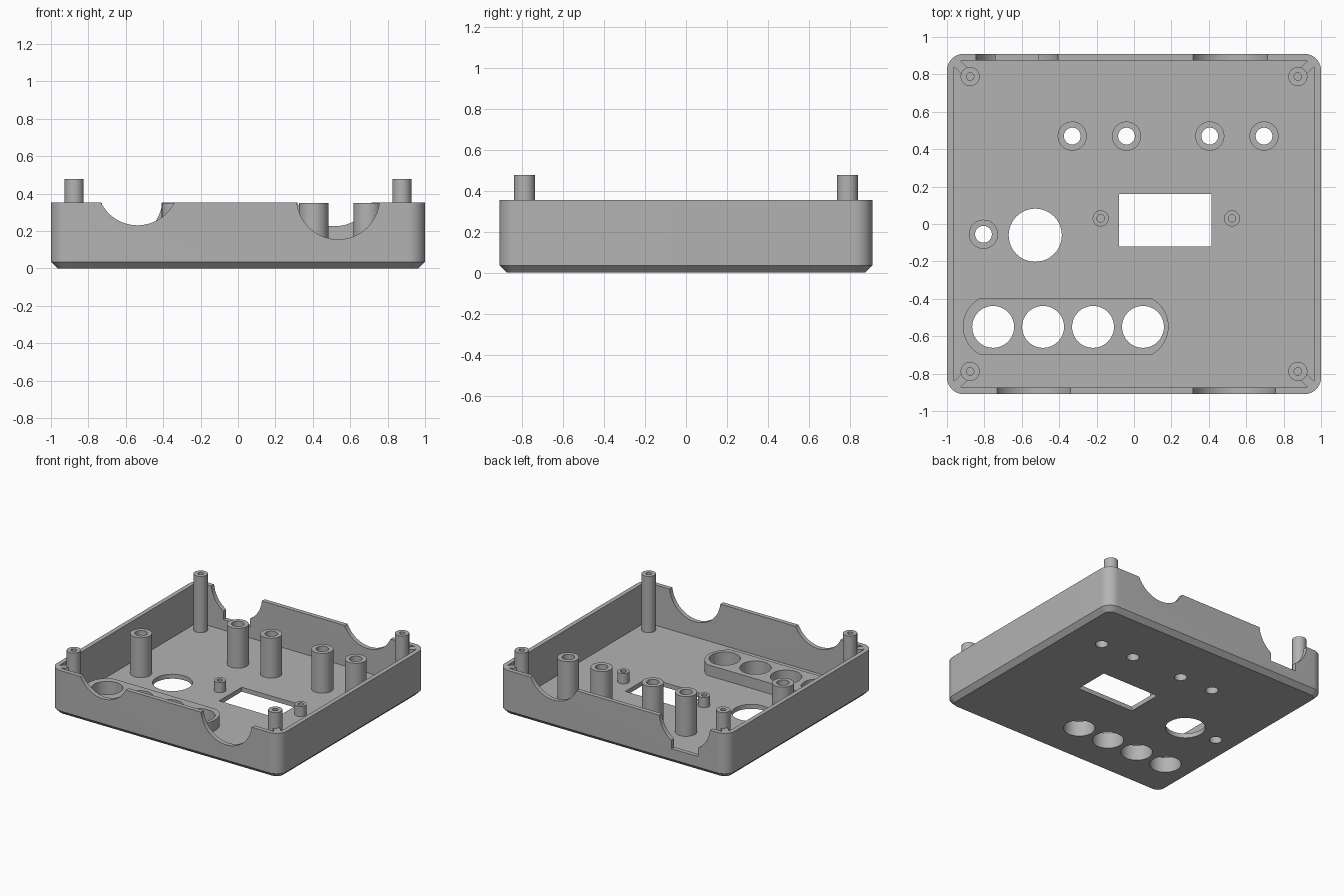
import bpy, bmesh
from math import sin, cos, pi, atan2, asin

if "Cube" in bpy.data.objects:
    bpy.data.objects.remove(bpy.data.objects["Cube"])

grey = bpy.data.materials.new("plain grey")
grey.diffuse_color = (0.45, 0.45, 0.45, 1)
grey.use_nodes = True
grey.node_tree.nodes["Principled BSDF"].inputs["Base Color"].default_value = grey.diffuse_color

FLOOR, RIM, WALL, CHAMFER = 0.035, 0.353, 0.035, 0.035
HALF_X, HALF_Y = 1.0, 0.91


def circle(x, y, r, n=64):
    return [(x + r * cos(2 * pi * i / n), y + r * sin(2 * pi * i / n)) for i in range(n)]


def rectangle(x0, x1, y0, y1):
    return [(x0, y0), (x1, y0), (x1, y1), (x0, y1)]


def rounded_rectangle(hx, hy, r, n=10):
    pts = []
    for k, (sx, sy) in enumerate([(1, 1), (-1, 1), (-1, -1), (1, -1)]):
        for i in range(n + 1):
            a = pi / 2 * (k + i / n)
            pts.append((sx * (hx - r) + r * cos(a), sy * (hy - r) + r * sin(a)))
    return pts


def add_loft(bm, rings, closed=False):
    """Skin equal-length rings of 3D points; cap the ends unless closed."""
    loops = [[bm.verts.new(p) for p in ring] for ring in rings]
    n = len(loops[0])
    pairs = list(zip(loops, loops[1:])) + ([(loops[-1], loops[0])] if closed else [])
    for a, b in pairs:
        for i in range(n):
            j = (i + 1) % n
            bm.faces.new((a[i], a[j], b[j], b[i]))
    if not closed:
        bm.faces.new(loops[0][::-1])
        bm.faces.new(loops[-1])


def at_z(pts, z):
    return [(x, y, z) for x, y in pts]


def at_y(pts, y):
    return [(x, y, z) for x, z in pts]


def make(name, lofts):
    """Create one object from a list of (rings, closed) lofts."""
    bm = bmesh.new()
    for rings, closed in lofts:
        add_loft(bm, rings, closed)
    bmesh.ops.recalc_face_normals(bm, faces=bm.faces[:])
    mesh = bpy.data.meshes.new(name)
    bm.to_mesh(mesh)
    bm.free()
    obj = bpy.data.objects.new(name, mesh)
    bpy.context.collection.objects.link(obj)
    mesh.materials.append(grey)
    return obj


def prism(pts, z0, z1):
    return ([at_z(pts, z0), at_z(pts, z1)], False)


def cut(obj, lofts):
    for loft in lofts:
        cutter = make("cutter", [loft])
        cutter.hide_render = True
        mod = obj.modifiers.new("cut", 'BOOLEAN')
        mod.operation, mod.solver, mod.object = 'DIFFERENCE', 'EXACT', cutter
        bpy.context.view_layer.objects.active = obj
        bpy.ops.object.modifier_apply(modifier=mod.name)
        bpy.data.objects.remove(cutter)


def smooth(obj):
    bpy.ops.object.select_all(action='DESELECT')
    obj.select_set(True)
    bpy.context.view_layer.objects.active = obj
    bpy.ops.object.shade_smooth_by_angle(angle=pi / 6)


def tube(name, x, y, r, hole, top, hole_bottom=None):
    """Post with a through hole, or a blind hole down to hole_bottom."""
    rings = [at_z(circle(x, y, r, 48), FLOOR), at_z(circle(x, y, r, 48), top),
             at_z(circle(x, y, hole, 48), top),
             at_z(circle(x, y, hole, 48), FLOOR if hole_bottom is None else hole_bottom)]
    smooth(make(name, [(rings, hole_bottom is None)]))


# Positions of openings and bosses
tall_bosses = [(-0.33, 0.47), (-0.04, 0.47), (0.405, 0.47), (0.695, 0.47), (-0.805, -0.055)]
button_holes = [prism(circle(x, -0.55, 0.112), -0.1, 0.3) for x in (-0.753, -0.486, -0.219, 0.048)]

# Open tray with chamfered underside
inner = rounded_rectangle(HALF_X - WALL, HALF_Y - WALL, 0.055)
outer = rounded_rectangle(HALF_X, HALF_Y, 0.09)
base = rounded_rectangle(HALF_X - CHAMFER, HALF_Y - CHAMFER, 0.055)
tray = make("tray", [([at_z(base, 0), at_z(outer, CHAMFER), at_z(outer, RIM),
                       at_z(inner, RIM), at_z(inner, FLOOR)], False)])

# Floor openings: buttons, round dial, display, boss holes
cut(tray, button_holes)
cut(tray, [prism(circle(-0.528, -0.06, 0.142), -0.1, 0.2),
           prism(rectangle(-0.08, 0.415, -0.12, 0.16), -0.1, 0.2)])
cut(tray, [prism(circle(x, y, 0.045, 48), -0.1, 0.2) for x, y in tall_bosses])

# Rounded rim notches: x, z, radius, side
for x, z, r, side in [(-0.537, 0.448, 0.218, -1), (0.535, 0.377, 0.222, -1),
                      (0.515, 0.444, 0.219, 1), (-0.625, 0.373, 0.221, 1)]:
    pts = circle(x, z, r, 96)
    cut(tray, [([at_y(pts, side * 0.86), at_y(pts, side * 1.0)], False)])
# Square slot under the rear notch
slot = rectangle(-0.74, -0.51, 0.118, 0.5)
cut(tray, [([at_y(slot, 0.86), at_y(slot, 1.0)], False)])
smooth(tray)

# Raised button pad with arc ends
cx, cy, hx, hy, r = -0.365, -0.548, 0.55, 0.152, 0.17
sweep = asin(hy / r)
pad = []
for side in (0, 1):
    for i in range(25):
        a = side * pi - sweep + 2 * sweep * i / 24
        pad.append((cx + (hx - r) * (1 - 2 * side) + r * cos(a), cy + r * sin(a)))
button_pad = make("button_pad", [prism(pad, FLOOR, 0.12)])
cut(button_pad, button_holes)
smooth(button_pad)

# Tall bosses and short display pegs
for x, y in tall_bosses:
    tube("tall_boss", x, y, 0.078, 0.045, 0.348)
for x in (-0.178, 0.524):
    tube("display_peg", x, 0.03, 0.043, 0.02, 0.115, 0.045)

# Corner posts with diagonal ribs tying them to the walls
for sx in (-1, 1):
    for sy in (-1, 1):
        px, py = sx * 0.876, sy * 0.788
        tube("corner_post", px, py, 0.051, 0.02, 0.477, 0.2)
        w, s, e = 0.017, 0.025, 0.09
        rib = [(px + sx * (d + o), py + sy * (d - o))
               for d, o in ((s, -w), (s, w), (e, w), (e, -w))]
        make("corner_rib", [prism(rib, FLOOR, RIM)])
